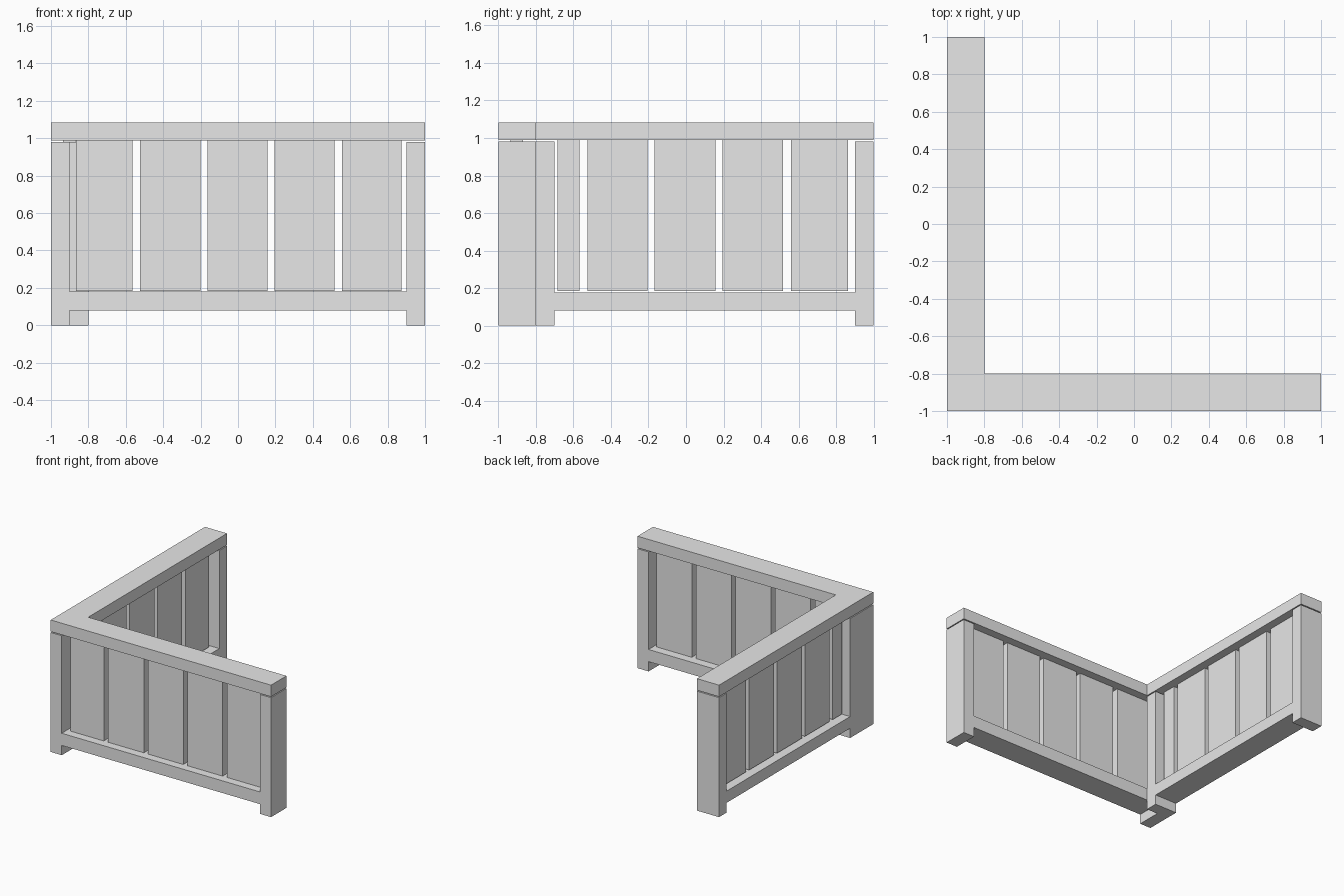
import bpy

cube = bpy.data.objects.get("Cube")
if cube:
    bpy.data.objects.remove(cube, do_unlink=True)

grey = bpy.data.materials.new("plain grey")
grey.use_nodes = True
grey.diffuse_color = (0.8, 0.8, 0.8, 1)
grey.node_tree.nodes["Principled BSDF"].inputs["Base Color"].default_value = (0.8, 0.8, 0.8, 1)


def box(name, x, y, z):
    """Box spanning the given (low, high) range on each axis."""
    spans = (x, y, z)
    bpy.ops.mesh.primitive_cube_add(size=1, location=[(a + b) / 2 for a, b in spans])
    obj = bpy.context.object
    obj.name = name
    obj.scale = [b - a for a, b in spans]
    bpy.ops.object.transform_apply(location=False, rotation=False, scale=True)
    obj.data.materials.append(grey)
    return obj


DEPTH = (-1, -0.8)         # thickness of each run
SLAT_DEPTH = (-0.935, -0.868)
POST_Z = (0, 0.98)
TOP_Z = (0.988, 1.083)

# Front run: posts and rails
box("front_top_rail", (-1, 1), DEPTH, TOP_Z)
box("front_bottom_rail", (-0.9, 0.9), DEPTH, (0.08, 0.18))
box("front_corner_post", (-1, -0.9), DEPTH, POST_Z)
box("front_end_post", (0.9, 1), DEPTH, POST_Z)

# Side run: posts and rails
box("side_top_rail", DEPTH, (-0.8, 1), TOP_Z)
box("side_bottom_rail", DEPTH, (-0.7, 0.9), (0.08, 0.176))
box("side_corner_post", DEPTH, (-0.8, -0.7), POST_Z)
box("side_end_post", DEPTH, (0.9, 1), POST_Z)

# Upright slats
front_slats = [(-0.867, -0.564), (-0.524, -0.2), (-0.163, 0.158), (0.195, 0.516), (0.555, 0.874)]
side_slats = [(-0.685, -0.567), (-0.525, -0.205), (-0.167, 0.156), (0.195, 0.516), (0.56, 0.863)]
for i, span in enumerate(front_slats, 1):
    box(f"front_slat_{i}", span, SLAT_DEPTH, (0.182, 0.988))
for i, span in enumerate(side_slats, 1):
    box(f"side_slat_{i}", SLAT_DEPTH, span, (0.184, 0.988))
